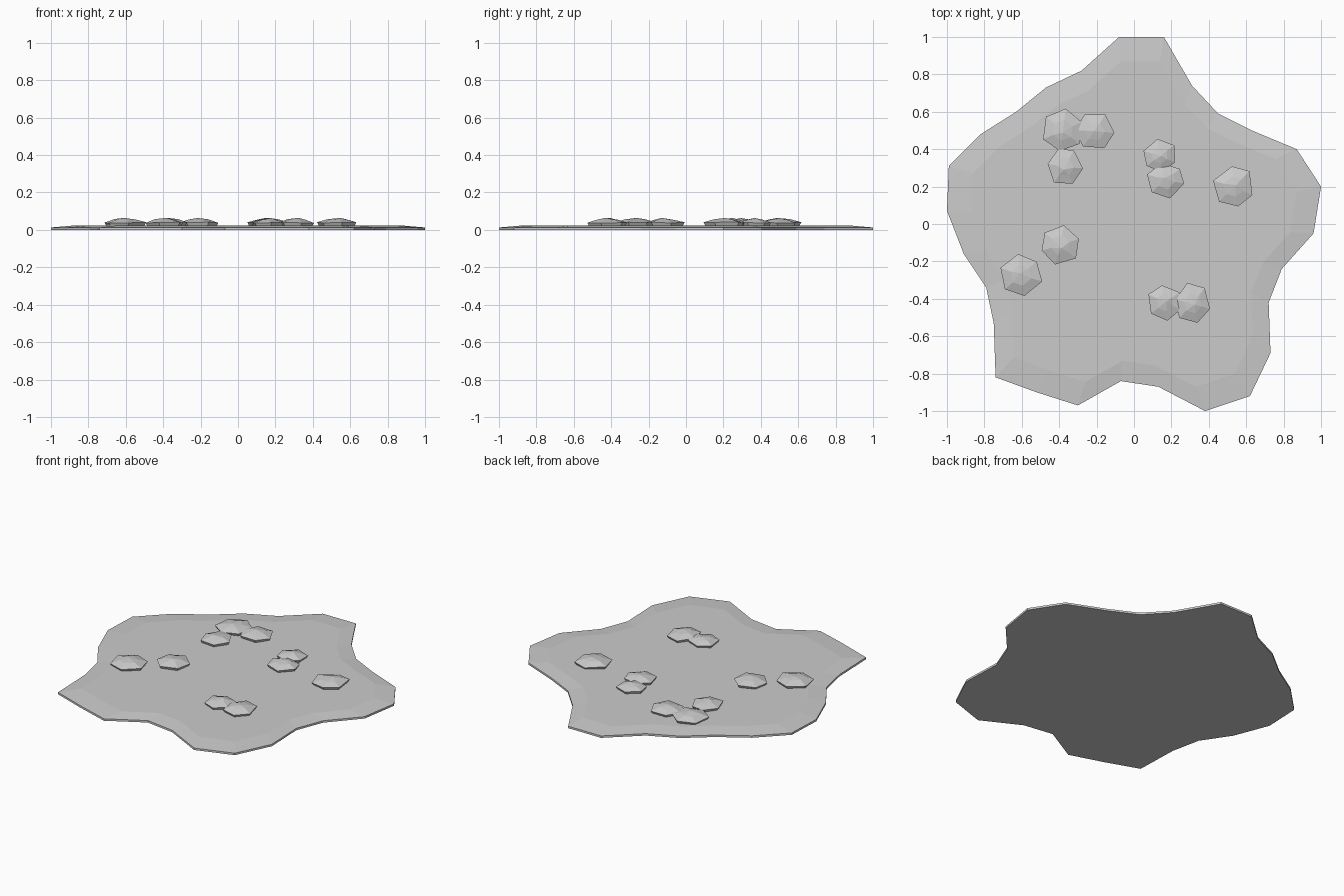
import bpy, bmesh, math, random

if "Cube" in bpy.data.objects:
    bpy.data.objects.remove(bpy.data.objects["Cube"])

random.seed(4)

grey = bpy.data.materials.new("stone grey")
grey.diffuse_color = (0.6, 0.6, 0.6, 1)
grey.use_nodes = True
grey.node_tree.nodes["Principled BSDF"].inputs["Base Color"].default_value = grey.diffuse_color


def loft(name, rings, apex=None):
    """Bridge matching rings bottom to top, capped flat or with a fan to an apex."""
    bm = bmesh.new()
    loops = [[bm.verts.new(p) for p in ring] for ring in rings]
    n = len(loops[0])
    bm.faces.new(loops[0])
    for low, high in zip(loops, loops[1:]):
        for i in range(n):
            j = (i + 1) % n
            bm.faces.new((low[i], low[j], high[j], high[i]))
    if apex:
        tip = bm.verts.new(apex)
        for i in range(n):
            bm.faces.new((loops[-1][i], loops[-1][(i + 1) % n], tip))
    else:
        bm.faces.new(loops[-1])
    bmesh.ops.recalc_face_normals(bm, faces=bm.faces)
    mesh = bpy.data.meshes.new(name)
    bm.to_mesh(mesh)
    bm.free()
    mesh.materials.append(grey)
    obj = bpy.data.objects.new(name, mesh)
    bpy.context.collection.objects.link(obj)
    return obj


# Ground patch: irregular thin slab with a softly sloping border
outline = [
    (-.08, 1), (.16, 1), (.31, .74), (.45, .59), (.63, .50), (.87, .40),
    (1, .20), (.96, -.05), (.79, -.24), (.72, -.42), (.73, -.69), (.62, -.92),
    (.38, -1), (.13, -.87), (-.07, -.84), (-.30, -.97), (-.52, -.90),
    (-.74, -.82), (-.75, -.53), (-.79, -.34), (-.91, -.16), (-1, .07),
    (-.99, .31), (-.82, .48), (-.63, .60), (-.47, .73), (-.28, .82)]
levels = [(1, 0), (1, .013), (.87, .024)]
loft("ground_patch", [[(x * s, y * s, z) for x, y in outline] for s, z in levels])

# Pebbles: x, y, radius in x, radius in y, angle of the first corner in degrees
pebbles = [
    (-.38, .50, .112, .112, 85), (-.21, .495, .105, .10, 55),
    (-.37, .305, .095, .105, 55), (.137, .365, .092, .09, 40),
    (.17, .235, .10, .095, 45), (.535, .20, .11, .112, 40),
    (-.395, -.115, .105, .105, 80), (-.605, -.275, .12, .11, 40),
    (.165, -.42, .095, .095, 35), (.315, -.425, .092, .11, 45)]

for k, (cx, cy, rx, ry, start) in enumerate(pebbles):
    angles = [math.radians(start + 60 * i + random.uniform(-5, 5)) for i in range(6)]
    reach = [random.uniform(.96, 1.06) for _ in angles]

    def ring(scale, z, wobble):
        return [(cx + rx * r * scale * math.cos(a), cy + ry * r * scale * math.sin(a),
                 z + random.uniform(-wobble, wobble)) for a, r in zip(angles, reach)]

    # Undercut foot, wide rim, faceted crown
    rings = [ring(.9, .02, 0), ring(1, .039, .003), ring(.5, .055, .003)]
    loft(f"pebble_{k + 1}", rings, (cx + random.uniform(-.015, .015),
                                    cy + random.uniform(-.015, .015), .064))
